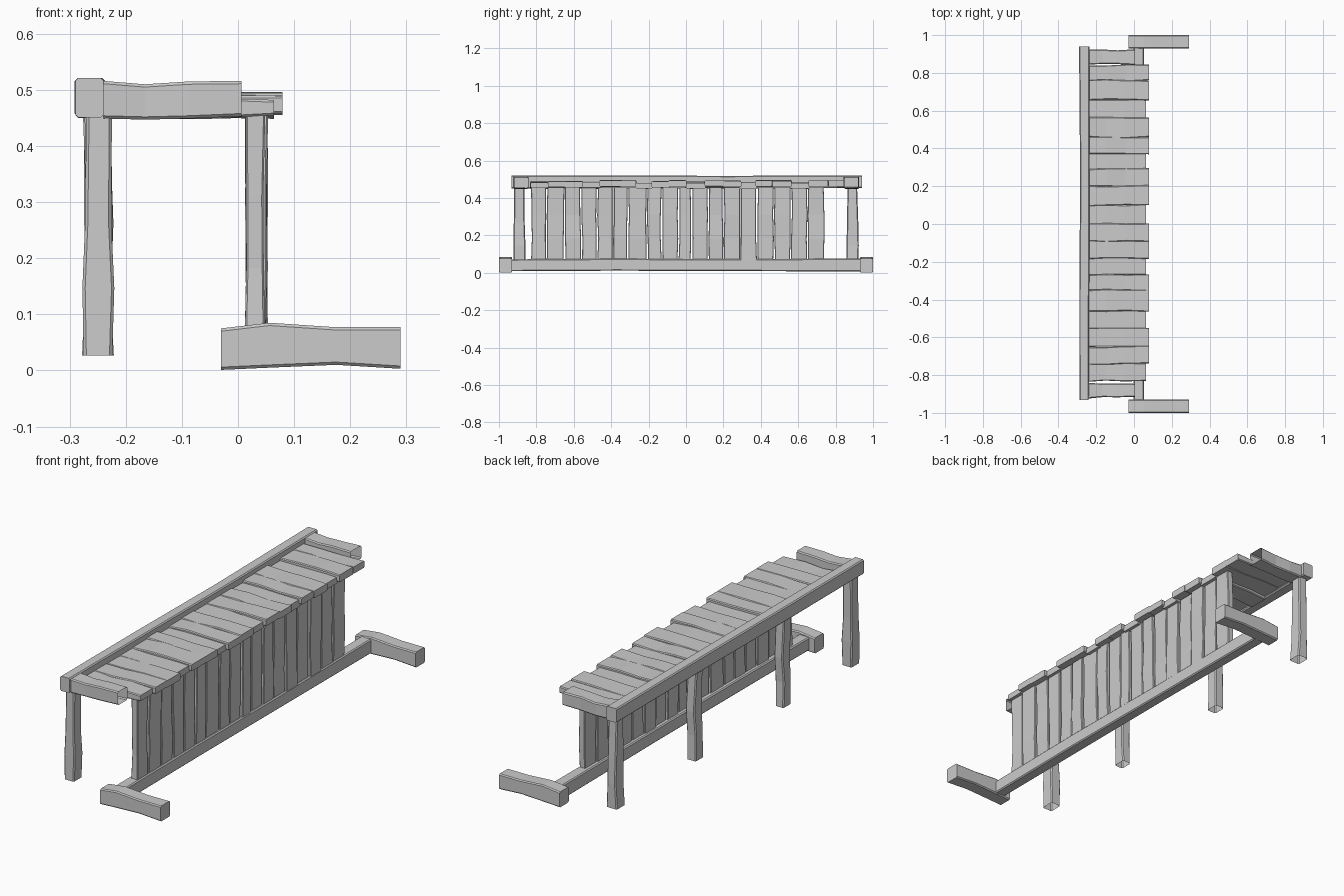
import bpy, bmesh, random

if "Cube" in bpy.data.objects:
    bpy.data.objects.remove(bpy.data.objects["Cube"])
random.seed(4)


def timber(name, lo, hi, axis, wob=0.004, chamfer=0.005, cuts=(0, .3, .62, 1), open_ends=(), shape=None):
    """Rough-hewn timber: chamfered box lofted along one axis with uneven edges.
    shape: optional per-station (low, high) offsets for the last cross axis."""
    u, v = [a for a in range(3) if a != axis]
    bm = bmesh.new()
    rings = []
    for i, t in enumerate(cuts):
        r = [random.uniform(-wob, wob) for _ in range(4)]
        u0, u1, v0, v1 = lo[u] + r[0], hi[u] + r[1], lo[v] + r[2], hi[v] + r[3]
        if shape:
            v0, v1 = lo[v] + shape[i][0], hi[v] + shape[i][1]
        c = chamfer
        outline = [(u0 + c, v0), (u1 - c, v0), (u1, v0 + c), (u1, v1 - c),
                   (u1 - c, v1), (u0 + c, v1), (u0, v1 - c), (u0, v0 + c)]
        ring = []
        for a, b in outline:
            p = [0, 0, 0]
            p[axis] = lo[axis] + t * (hi[axis] - lo[axis])
            p[u], p[v] = a, b
            ring.append(bm.verts.new(p))
        rings.append(ring)
    for a, b in zip(rings, rings[1:]):
        for k in range(8):
            n = (k + 1) % 8
            bm.faces.new((a[k], a[n], b[n], b[k]))
    if 0 not in open_ends:
        bm.faces.new(rings[0][::-1])
    if 1 not in open_ends:
        bm.faces.new(rings[-1])
    bmesh.ops.recalc_face_normals(bm, faces=bm.faces)
    me = bpy.data.meshes.new(name)
    bm.to_mesh(me)
    bm.free()
    ob = bpy.data.objects.new(name, me)
    bpy.context.collection.objects.link(ob)
    return ob


# Base: long sill with a foot at each end
timber("base_sill", (0.0, -0.935, 0.009), (0.056, 0.935, 0.074), 1, 0.003)
foot_shape = [(0, -.005), (.004, .005), (.009, -.003), (.002, -.003)]
for side, y0 in (("front", -1.0), ("back", 0.93)):
    timber(side + "_foot", (-0.03, y0, 0.001), (0.29, y0 + 0.07, 0.08), 0, 0.0,
           cuts=(0, .27, .64, 1), shape=foot_shape)

# Upright wall boards
edges = [-.83, -.745, -.65, -.56, -.475, -.39, -.31, -.21, -.13, -.04,
         .03, .12, .20, .29, .38, .47, .56, .65, .74]
for i, (a, b) in enumerate(zip(edges, edges[1:])):
    d = 0.004 if i % 2 else 0.0
    timber("wall_board", (0.015 + d, a + .003, 0.065), (0.047 + d, b - .003, 0.457), 2, 0.003, 0.003)

# Roof boards, every third one set lower and shorter
edges = [-.83, -.74, -.65, -.55, -.46, -.35, -.27, -.18, -.09, 0,
         .10, .20, .29, .375, .46, .56, .66, .76, .84]
for i, (a, b) in enumerate(zip(edges, edges[1:])):
    low = i % 3 == 0
    x1, z0 = (0.064, 0.451) if low else (0.079, random.choice((0.456, 0.460)))
    timber("roof_board", (-0.24, a - .002, z0), (x1, b + .002, z0 + .033), 0, 0.004, 0.004)

# Roof frame: long back beam and two side rails, hollow at the inner end
timber("long_beam", (-0.288, -0.932, 0.451), (-0.237, 0.94, 0.519), 1, 0.003)
rail_shape = [(0, 0), (-.002, -.006), (0, -.001), (.004, 0)]
for side, y0 in (("front", -0.92), ("back", 0.845)):
    timber(side + "_rail", (-0.24, y0, 0.449), (0.006, y0 + 0.078, 0.516), 0, 0.004,
           open_ends=(1,), shape=rail_shape)

# Posts under the long beam, open at the bottom
for y in (-0.89, -0.38, 0.29, 0.89):
    timber("post", (-0.273, y - .029, 0.027), (-0.225, y + .029, 0.455), 2, 0.005,
           cuts=(0, .28, .55, 1), open_ends=(0,))
